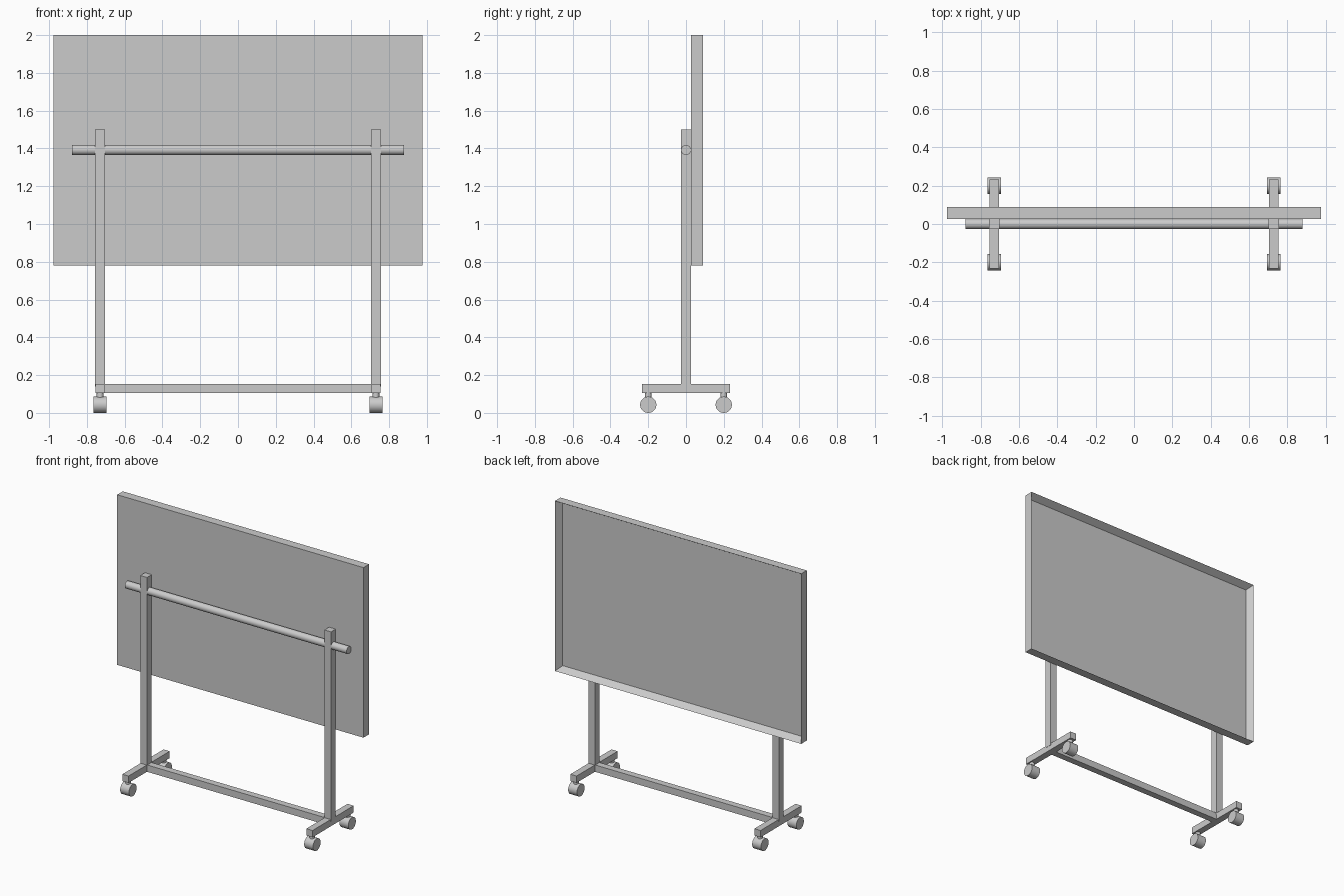
import bpy, bmesh, math
from mathutils import Vector

if "Cube" in bpy.data.objects:
    bpy.data.objects.remove(bpy.data.objects["Cube"])


def box(name, lo, hi):
    bpy.ops.mesh.primitive_cube_add(size=1, location=[(a + b) / 2 for a, b in zip(lo, hi)])
    ob = bpy.context.object
    ob.name = name
    ob.scale = [b - a for a, b in zip(lo, hi)]
    bpy.ops.object.transform_apply(location=False, rotation=False, scale=True)
    return ob


def cylinder(name, loc, radius, length, along_x=True):
    rot = (0, math.pi / 2, 0) if along_x else (0, 0, 0)
    bpy.ops.mesh.primitive_cylinder_add(vertices=48, radius=radius, depth=length,
                                        location=loc, rotation=rot)
    ob = bpy.context.object
    ob.name = name
    bpy.ops.object.shade_smooth_by_angle(angle=math.radians(40))
    return ob


# Board: slab with a framed recess on the +y side
board = box("board", (-0.977, 0.0265, 0.78), (0.977, 0.09, 2.0))
bm = bmesh.new()
bm.from_mesh(board.data)
bm.normal_update()
face = max(bm.faces, key=lambda f: f.normal.y)
bmesh.ops.inset_region(bm, faces=[face], thickness=0.028, use_even_offset=True)
bmesh.ops.translate(bm, verts=face.verts, vec=Vector((0, -0.048, 0)))
bm.to_mesh(board.data)
bm.free()

# Round rail behind the board and the lower crossbar
cylinder("upper_rail", (0, 0, 1.392), 0.0265, 1.76)
box("lower_crossbar", (-0.71, -0.024, 0.105), (0.71, 0.024, 0.154))

# Posts, feet and casters on each side
for side, sx in (("left", -1), ("right", 1)):
    x = 0.73 * sx
    box(f"{side}_post", (x - 0.0265, -0.0265, 0.14), (x + 0.0265, 0.0265, 1.5))
    box(f"{side}_foot", (x - 0.0245, -0.233, 0.105), (x + 0.0245, 0.233, 0.154))
    for end, y in (("front", -0.2), ("back", 0.2)):
        cylinder(f"{side}_{end}_caster_stem", (x, y, 0.09), 0.018, 0.034, along_x=False)
        cylinder(f"{side}_{end}_wheel", (x, y, 0.043), 0.043, 0.07)
